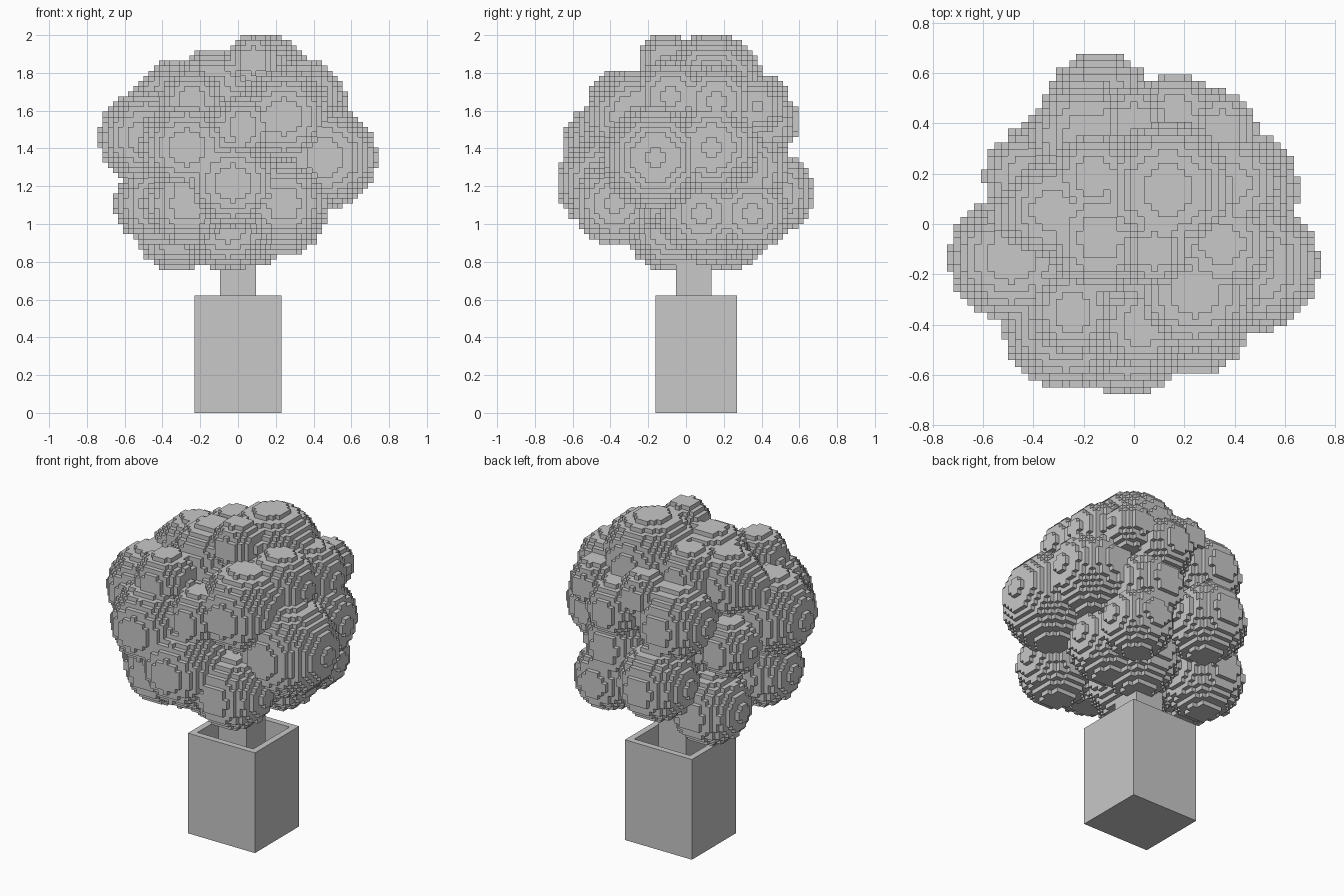
import bpy
import bmesh
import math
from mathutils import Vector

default_cube = bpy.data.objects.get("Cube")
if default_cube:
    bpy.data.objects.remove(default_cube, do_unlink=True)

UNIT = 2 / 74          # edge length of one block
HEIGHT = 74

grey = bpy.data.materials.new("plain_grey")
grey.use_nodes = True
grey.diffuse_color = (0.58, 0.58, 0.58, 1)
grey.node_tree.nodes["Principled BSDF"].inputs["Base Color"].default_value = grey.diffuse_color


def finish(name, bm):
    """Turn a bmesh measured in blocks into a scaled, flat-shaded object."""
    bmesh.ops.scale(bm, vec=Vector((UNIT, UNIT, UNIT)), verts=bm.verts)
    mesh = bpy.data.meshes.new(name)
    bm.to_mesh(mesh)
    bm.free()
    mesh.materials.append(grey)
    obj = bpy.data.objects.new(name, mesh)
    bpy.context.collection.objects.link(obj)
    return obj


def box(bm, low, high):
    """Add a box between two corners and return its faces."""
    made = bmesh.ops.create_cube(bm, size=1)["verts"]
    low, high = Vector(low), Vector(high)
    for v in made:
        v.co = (low + high) / 2 + Vector(c * s for c, s in zip(v.co, high - low))
    return list({f for v in made for f in v.link_faces})


# Planter: a box whose top is inset and pushed down to the soil
bm = bmesh.new()
faces = box(bm, (-8.5, -6, 0), (8.5, 10, 23))
top = max(faces, key=lambda f: f.calc_center_median().z)
bmesh.ops.inset_region(bm, faces=[top], thickness=2)
well = bmesh.ops.extrude_discrete_faces(bm, faces=[top])["faces"][0]
for v in well.verts:
    v.co.z -= 5
finish("planter", bm)

# Trunk
bm = bmesh.new()
box(bm, (-3.5, -2, 17), (3.5, 5, 36))
finish("trunk", bm)

# Foliage lobes in blocks: x, y, z, radius
lower_lobes = [
    (-12, 8, 36, 8), (-2, -3, 37, 9), (3, 5, 37, 8), (-10, -12, 41, 8), (-16, -5, 41, 8),
    (-1, -16, 45, 9), (9, -14, 41, 8), (9, 3, 39, 8), (10, 13, 39, 7), (-5, 17, 43, 8),
]
middle_lobes = [
    (17, -6, 50, 10), (15, 5, 52, 9), (-10, -15, 52, 9), (-18, -5, 54, 9),
    (-7, 13, 56, 8), (-16, 7, 50, 6), (7, 12, 48, 8), (6, 16, 57, 6),
    (1, -15, 56, 6), (9, -10, 58, 9),
]
upper_lobes = [
    (-9, -13, 61, 6), (-12, 2, 62, 7), (-16, 1, 61, 5), (5, 5, 64, 10), (-5, -2, 63, 8),
    (3, -4, 69, 5), (-6, 7, 64, 6), (13, -3, 62, 7), (14, 6, 61, 7), (13, 14, 60, 5),
    (0, 15, 61, 5),
]


def fill(cells, centre, radii):
    """Mark every block whose middle lies inside an ellipsoid."""
    spans = [range(math.floor(c - r) - 1, math.ceil(c + r) + 1) for c, r in zip(centre, radii)]
    cx, cy, cz = centre
    rx, ry, rz = (r + 0.2 for r in radii)
    for i in spans[0]:
        for j in spans[1]:
            for k in spans[2]:
                dx, dy, dz = (i - cx) / rx, (j + 0.5 - cy) / ry, (k + 0.5 - cz) / rz
                if dx * dx + dy * dy + dz * dz <= 1 and k < HEIGHT:
                    cells.add((i, j, k))


# Foliage: solid core joined with all lobes, stepped into blocks
cells = set()
fill(cells, (0, 0, 50), (17, 14, 17))
for x, y, z, r in lower_lobes + middle_lobes + upper_lobes:
    fill(cells, (x, y, z), (r, r, r))

bm = bmesh.new()
corners = {}


def corner(key):
    if key not in corners:
        x, y, z = key
        corners[key] = bm.verts.new((x - 0.5, y, z))
    return corners[key]


# Keep only the exposed sides of the blocks
for cell in cells:
    for axis in range(3):
        u, w = (axis + 1) % 3, (axis + 2) % 3
        for side in (0, 1):
            neighbour = list(cell)
            neighbour[axis] += 2 * side - 1
            if tuple(neighbour) in cells:
                continue
            quad = []
            for a, b in ((0, 0), (1, 0), (1, 1), (0, 1)):
                p = list(cell)
                p[axis] += side
                p[u] += a
                p[w] += b
                quad.append(corner(tuple(p)))
            bm.faces.new(quad if side else quad[::-1])
finish("foliage", bm)
